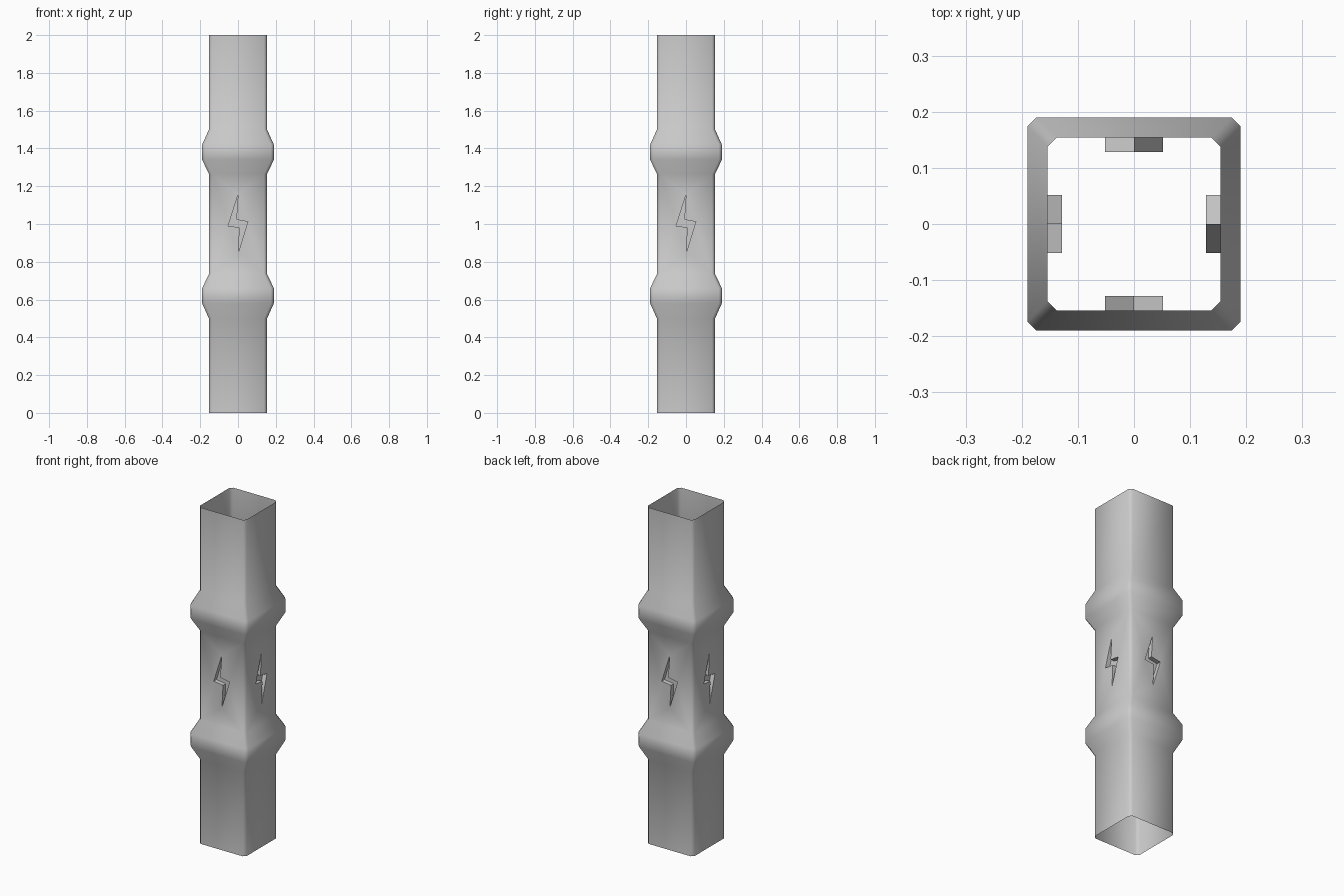
import bpy, bmesh, math
from mathutils import Matrix, Vector

if "Cube" in bpy.data.objects:
    bpy.data.objects.remove(bpy.data.objects["Cube"])

CHAMFER = 0.016
W, B = 0.154, 0.19            # half widths: shaft, collar
DEPTH = 0.026                 # bolt recess depth

# (height, half width) up the post; the panel with the bolt is span PANEL
PROFILE = [(0, W), (0.5, W), (0.58, B), (0.66, B), (0.735, W),
           (1.265, W), (1.34, B), (1.42, B), (1.5, W), (2.0, W)]
PANEL = 4

# Lightning outline on the front face (x, z)
BOLT = [(0.0, 1.155), (-0.052, 0.99), (0.009, 0.982),
        (0.002, 0.85), (0.052, 1.012), (-0.009, 1.023)]

bm = bmesh.new()

# Chamfered square shaft with two collars, open at both ends
rings = []
for z, w in PROFILE:
    ring = []
    for k in range(4):
        rot = Matrix.Rotation(k * math.pi / 2, 3, 'Z')
        for x in (-(w - CHAMFER), w - CHAMFER):
            ring.append(bm.verts.new(rot @ Vector((x, -w, z))))
    rings.append(ring)

for i in range(len(rings) - 1):
    lo, hi = rings[i], rings[i + 1]
    for j in range(8):
        if i == PANEL and j % 2 == 0:
            continue          # flat sides here get a bolt recess
        n = (j + 1) % 8
        bm.faces.new((lo[j], lo[n], hi[n], hi[j]))

# Four panels, each with a sunken lightning bolt
def edge(a, b):
    return bm.edges.get((a, b)) or bm.edges.new((a, b))

lo, hi = rings[PANEL], rings[PANEL + 1]
for k in range(4):
    rot = Matrix.Rotation(k * math.pi / 2, 3, 'Z')
    outer = [bm.verts.new(rot @ Vector((x, -W, z))) for x, z in BOLT]
    inner = [bm.verts.new(rot @ Vector((x, -W + DEPTH, z))) for x, z in BOLT]
    j = 2 * k
    frame = [lo[j], lo[j + 1], hi[j + 1], hi[j]]
    loops = [edge(l[m], l[(m + 1) % len(l)]) for l in (frame, outer) for m in range(len(l))]
    bmesh.ops.triangle_fill(bm, edges=loops, use_beauty=True,
                            normal=rot @ Vector((0, -1, 0)))
    for m in range(6):
        n = (m + 1) % 6
        bm.faces.new((outer[m], outer[n], inner[n], inner[m]))
    bm.faces.new(inner)

bmesh.ops.recalc_face_normals(bm, faces=bm.faces)
# keep the open shell facing outward
probe = max(bm.faces, key=lambda f: f.calc_center_median().x)
if probe.normal.x < 0:
    bmesh.ops.reverse_faces(bm, faces=bm.faces)

mesh = bpy.data.meshes.new("energy_post")
bm.to_mesh(mesh)
bm.free()
post = bpy.data.objects.new("energy_post", mesh)
bpy.context.collection.objects.link(post)
bpy.context.view_layer.objects.active = post
post.select_set(True)
bpy.ops.object.shade_smooth_by_angle(angle=math.radians(60))
